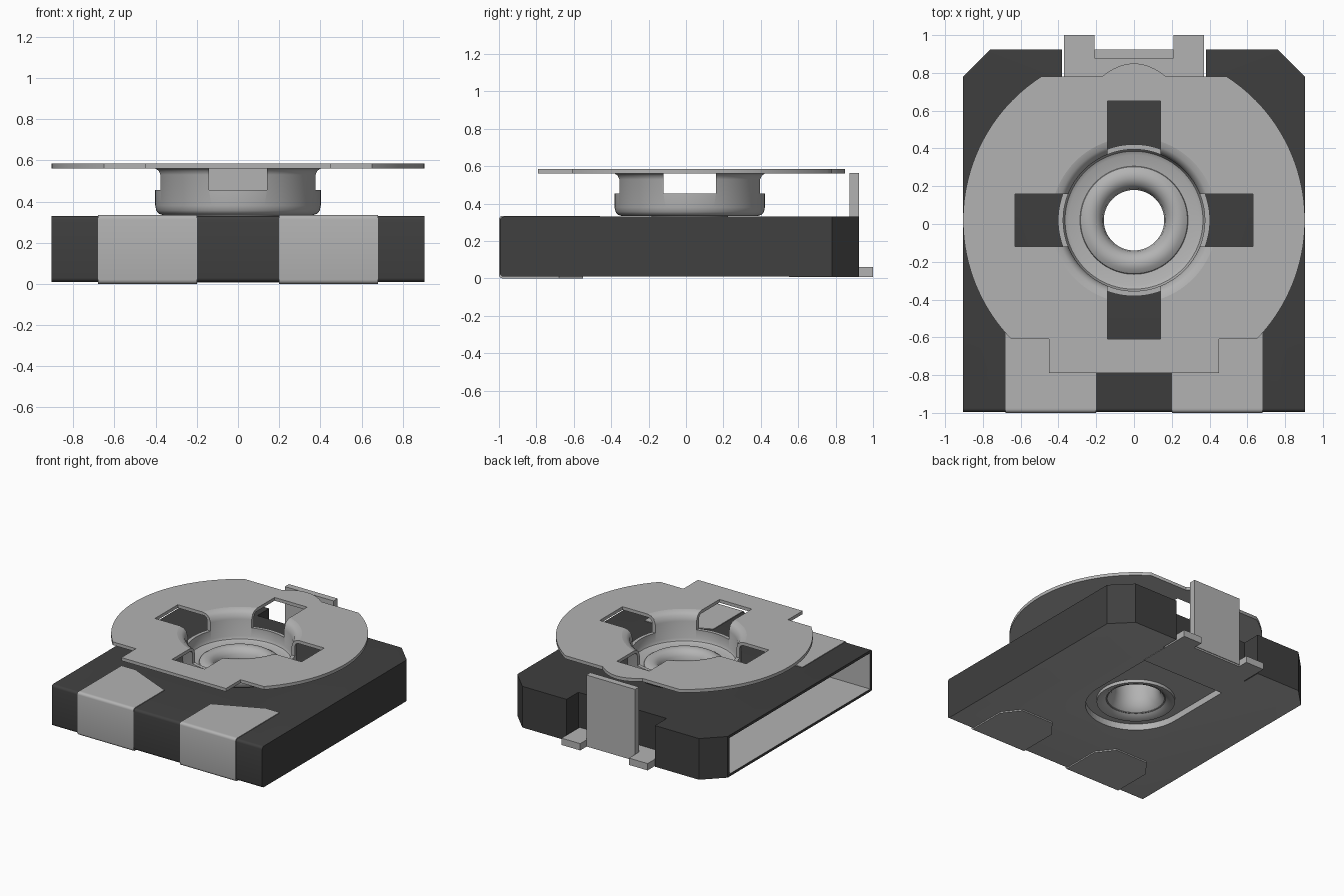
import bpy, bmesh, math
from mathutils import Matrix, Vector

default = bpy.data.objects.get("Cube")
if default:
    bpy.data.objects.remove(default, do_unlink=True)

CY = 0.02  # y of the rotor axis


def material(name, value):
    m = bpy.data.materials.new(name)
    m.use_nodes = True
    col = (value, value, value, 1)
    m.diffuse_color = col
    m.node_tree.nodes["Principled BSDF"].inputs["Base Color"].default_value = col
    return m


METAL = material("light grey metal", 0.45)
DARK = material("dark grey plastic", 0.05)


def finish(name, bm, mats):
    bmesh.ops.recalc_face_normals(bm, faces=bm.faces)
    me = bpy.data.meshes.new(name)
    bm.to_mesh(me)
    bm.free()
    ob = bpy.data.objects.new(name, me)
    bpy.context.collection.objects.link(ob)
    for m in mats:
        me.materials.append(m)
    return ob


def prism(name, pts, z0, z1, mats=(METAL,), front_bevel=0):
    """Extrude an outline upward, optionally rounding its front edges."""
    bm = bmesh.new()
    face = bm.faces.new([bm.verts.new((x, y, z0)) for x, y in pts])
    ext = bmesh.ops.extrude_face_region(bm, geom=[face])
    up = [v for v in ext["geom"] if isinstance(v, bmesh.types.BMVert)]
    bmesh.ops.translate(bm, vec=(0, 0, z1 - z0), verts=up)
    if front_bevel:
        ymin = min(p[1] for p in pts)
        edges = [e for e in bm.edges
                 if all(abs(v.co.y - ymin) < 1e-4 for v in e.verts)
                 and abs(e.verts[0].co.z - e.verts[1].co.z) < 1e-4]
        bmesh.ops.bevel(bm, geom=edges, offset=front_bevel, segments=4,
                        profile=0.5, affect='EDGES')
    return finish(name, bm, mats)


def rect(x0, x1, y0, y1):
    return [(x0, y0), (x1, y0), (x1, y1), (x0, y1)]


def arc(r, a0, a1, n, cy=CY):
    return [(r * math.cos(math.radians(a0 + (a1 - a0) * i / n)),
             cy + r * math.sin(math.radians(a0 + (a1 - a0) * i / n)))
            for i in range(n + 1)]


def circle(r, n=64):
    return arc(r, 0, 360, n)[:-1]


def lathe(name, profile, steps=96):
    """Revolve a closed section of (radius, z) about the rotor axis."""
    bm = bmesh.new()
    vs = [bm.verts.new((r, CY, z)) for r, z in profile]
    es = [bm.edges.new((vs[i], vs[(i + 1) % len(vs)])) for i in range(len(vs))]
    bmesh.ops.spin(bm, geom=vs + es, cent=(0, CY, 0), axis=(0, 0, 1),
                   angle=2 * math.pi, steps=steps, use_merge=False)
    bmesh.ops.remove_doubles(bm, verts=bm.verts, dist=1e-5)
    return finish(name, bm, (METAL,))


def cutter(name, pts, z0, z1):
    ob = prism(name, pts, z0, z1)
    ob.hide_render = True
    ob.hide_set(True)
    return ob


def select(ob):
    bpy.ops.object.select_all(action='DESELECT')
    ob.select_set(True)
    bpy.context.view_layer.objects.active = ob


def cut(ob, cutters):
    for c in cutters:
        mod = ob.modifiers.new(c.name, 'BOOLEAN')
        mod.operation = 'DIFFERENCE'
        mod.solver = 'EXACT'
        mod.material_mode = 'TRANSFER'
        mod.object = c
    select(ob)
    bpy.ops.object.convert(target='MESH')


def smooth(ob):
    select(ob)
    bpy.ops.object.shade_smooth_by_angle(angle=math.radians(35))


# Cutters
cavity = cutter("cavity_cutter", rect(-1.1, 0.885, -0.97, 0.76), 0.03, 0.31)
bore = cutter("bore_cutter", circle(0.21), -0.2, 0.45)
slot = cutter("slot_cutter", arc(0.36, 180, 360, 32) + [(0.36, 0.55), (-0.36, 0.55)],
              -0.1, 0.06)
rotor_hole = cutter("rotor_hole_cutter", circle(0.44, 96), 0.5, 0.7)
cross_y = cutter("cross_cutter_long", rect(-0.14, 0.14, CY - 0.63, CY + 0.63), 0.455, 0.7)
cross_x = cutter("cross_cutter_wide", rect(-0.63, 0.63, CY - 0.14, CY + 0.14), 0.455, 0.7)

# Housing: chamfered back corners, notch for the terminal, one open side
half = [(0.905, -0.995), (0.905, 0.78), (0.76, 0.925), (0.38, 0.925), (0.38, 0.78)]
body = prism("housing", half + [(-x, y) for x, y in reversed(half)],
             0.01, 0.33, (DARK, METAL), 0.02)
for p in body.data.polygons:
    if p.normal.z < -0.95:
        p.material_index = 1
cut(body, [cavity, slot, bore])
smooth(body)

# Recessed strip under the housing, around the eyelet
tray = prism("wiper_strip", arc(0.39, 180, 360, 32) + [(0.39, 0.6), (-0.39, 0.6)], 0.025, 0.08)
cut(tray, [slot, bore])

# Back terminal with two feet and an upright tab
prism("back_terminal", [(-0.37, 0.55), (0.37, 0.55), (0.37, 1.0), (0.21, 1.0), (0.21, 0.92),
                        (-0.21, 0.92), (-0.21, 1.0), (-0.37, 1.0)], 0.007, 0.06)
prism("back_tab", rect(-0.21, 0.21, 0.875, 0.925), 0.02, 0.565)

# Front solder pads wrapping over top, front and bottom
top_pad = [(0.2, -0.98), (0.68, -0.98), (0.68, -0.46), (0.56, -0.46), (0.2, -0.62)]
low_pad = [(0.2, -0.98), (0.68, -0.98), (0.68, -0.68), (0.58, -0.55), (0.3, -0.55), (0.2, -0.68)]
for s, side in ((1, "left"), (-1, "right")):
    prism(side + "_pad_top", [(s * x, y) for x, y in top_pad], 0.325, 0.335)
    prism(side + "_pad_bottom", [(s * x, y) for x, y in low_pad], 0.0, 0.015)
    smooth(prism(side + "_pad_front", rect(min(s * 0.2, s * 0.68), max(s * 0.2, s * 0.68),
                                           -1.0, -0.972), 0.0, 0.335, (METAL,), 0.02))

# Rotor plate: clipped disc with a stepped front and a pointer bulge at the back
a0 = math.degrees(math.asin(-0.63 / 0.905))
a1 = math.degrees(math.asin(0.76 / 0.905))
right_side = [(0.45, -0.79), (0.45, -0.61)] + arc(0.905, a0, a1, 40)
bulge = [(0.17 * t / 8, 0.78 + 0.07 * (1 - (t / 8) ** 2)) for t in range(8, -9, -1)]
plate = prism("rotor_plate", right_side + bulge + [(-x, y) for x, y in reversed(right_side)],
              0.56, 0.585)
cut(plate, [rotor_hole, cross_y, cross_x])
smooth(plate)

# Rotor cup hanging from the plate
cup = lathe("rotor_cup", [(0.44, 0.585), (0.41, 0.578), (0.388, 0.56), (0.375, 0.52),
                          (0.375, 0.39), (0.365, 0.37), (0.345, 0.36), (0.22, 0.36),
                          (0.22, 0.333), (0.36, 0.333), (0.385, 0.341), (0.397, 0.356),
                          (0.402, 0.38), (0.402, 0.53), (0.41, 0.55), (0.425, 0.56),
                          (0.44, 0.56)])
cut(cup, [cross_y, cross_x])
smooth(cup)

# Central eyelet, flared over at both ends
smooth(lathe("eyelet", [(0.16, 0.30), (0.168, 0.345), (0.19, 0.375), (0.225, 0.39),
                        (0.26, 0.383), (0.283, 0.368), (0.29, 0.35), (0.205, 0.35),
                        (0.205, 0.062), (0.28, 0.062), (0.28, 0.035), (0.245, 0.04),
                        (0.205, 0.065), (0.175, 0.105), (0.16, 0.16)]))
